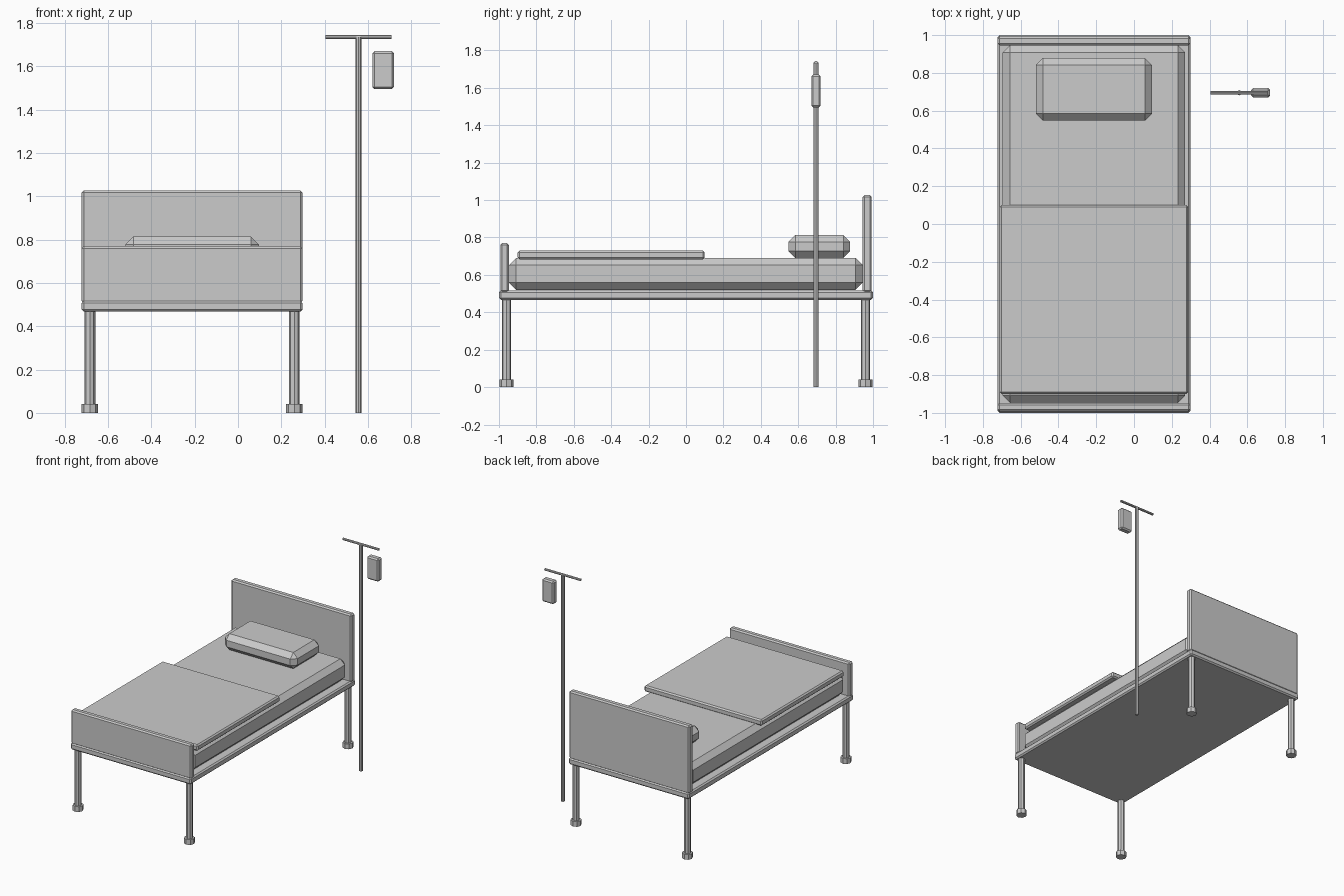
import bpy, math

if "Cube" in bpy.data.objects:
    bpy.data.objects.remove(bpy.data.objects["Cube"])

CX = -0.212   # centre line of the bed
PY = 0.695    # depth position of the drip stand


def box(name, x, y, z, bevel):
    """Bevelled box from (min, max) ranges."""
    bpy.ops.mesh.primitive_cube_add(
        size=1, location=[(a + b) / 2 for a, b in (x, y, z)])
    o = bpy.context.object
    o.name = name
    o.scale = [b - a for a, b in (x, y, z)]
    bpy.ops.object.transform_apply(location=False, rotation=False, scale=True)
    m = o.modifiers.new("edge", 'BEVEL')
    m.width = bevel
    m.segments = 1
    return o


def rod(name, r, length, loc, rot=(0, 0, 0)):
    bpy.ops.mesh.primitive_cylinder_add(
        vertices=8, radius=r, depth=length, location=loc, rotation=rot)
    bpy.context.object.name = name


def across(half):
    return (CX - half, CX + half)


# Frame and end boards
box("bed_frame", across(0.51), (-1.0, 1.0), (0.467, 0.517), 0.01)
box("headboard", across(0.51), (0.945, 0.993), (0.507, 1.027), 0.01)
box("footboard", across(0.51), (-0.993, -0.947), (0.507, 0.77), 0.01)

# Bedding
box("mattress", across(0.483), (-0.947, 0.945), (0.52, 0.69), 0.038)
box("blanket", across(0.499), (-0.9, 0.1), (0.683, 0.73), 0.01)
box("pillow", across(0.308), (0.548, 0.878), (0.69, 0.814), 0.037)

# Legs with feet
for sx, side in ((-1, "left"), (1, "right")):
    for sy, end in ((-1, "front"), (1, "back")):
        x, y = CX + sx * 0.472, sy * 0.96
        rod(f"{end}_{side}_leg", 0.025, 0.47, (x, y, 0.235))
        rod(f"{end}_{side}_foot", 0.038, 0.04, (x, y, 0.02))

# Drip stand
rod("stand_pole", 0.0135, 1.735, (0.557, PY, 0.8675))
rod("stand_crossbar", 0.009, 0.304, (0.557, PY, 1.735), (0, math.pi / 2, 0))
box("drip_bag", (0.62, 0.72), (PY - 0.025, PY + 0.025), (1.495, 1.67), 0.01)
